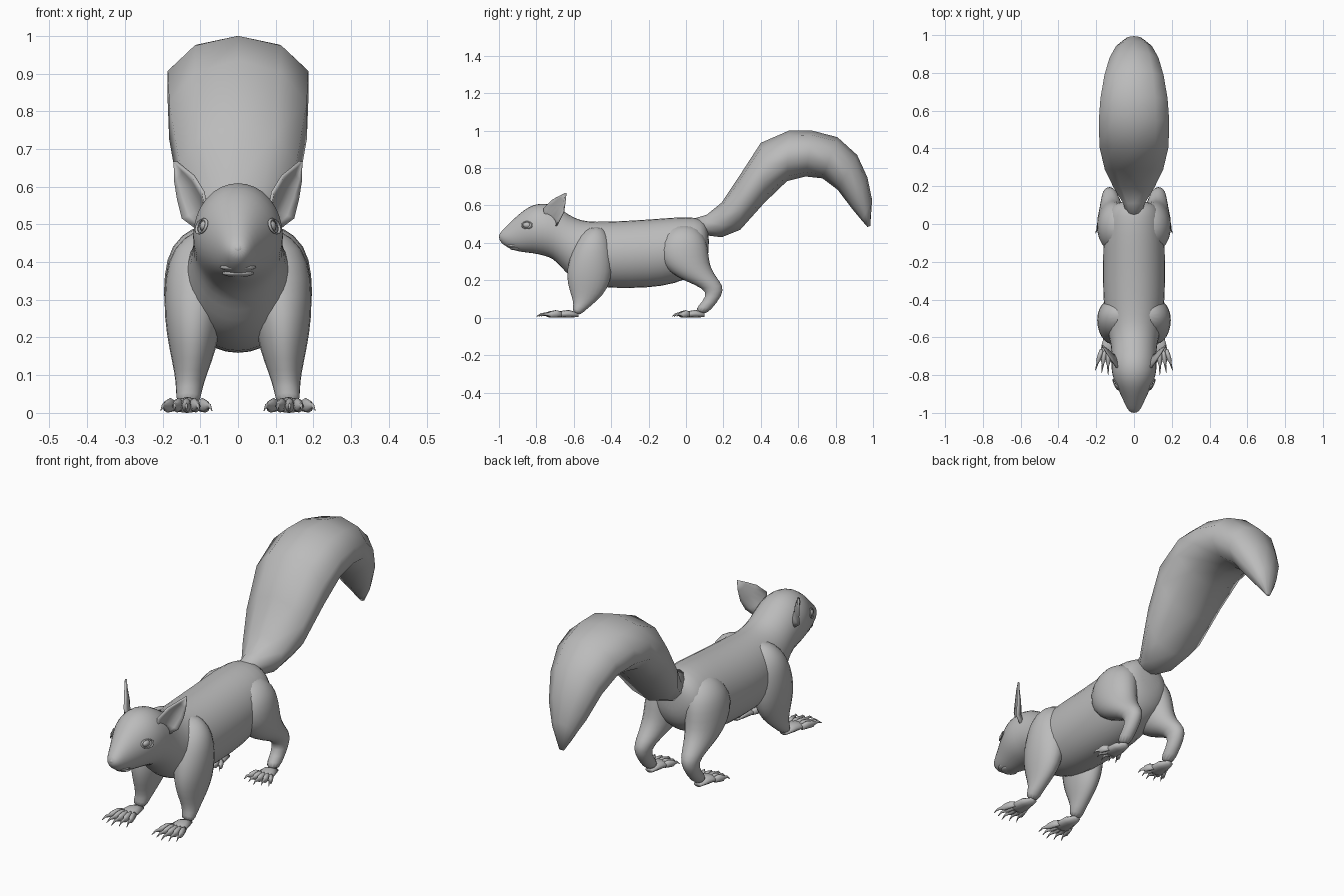
import bpy, bmesh, math
from mathutils import Vector

old = bpy.data.objects.get("Cube")
if old:
    bpy.data.objects.remove(old)

fur = bpy.data.materials.new("grey_fur")
fur.use_nodes = True
GREY = (0.5, 0.5, 0.5, 1.0)
fur.diffuse_color = GREY
fur.node_tree.nodes["Principled BSDF"].inputs["Base Color"].default_value = GREY


def finish(name, bm, levels=0):
    """Turn a bmesh into a smooth, coloured object."""
    bmesh.ops.recalc_face_normals(bm, faces=bm.faces)
    for face in bm.faces:
        face.smooth = True
    mesh = bpy.data.meshes.new(name)
    bm.to_mesh(mesh)
    bm.free()
    mesh.materials.append(fur)
    obj = bpy.data.objects.new(name, mesh)
    bpy.context.scene.collection.objects.link(obj)
    if levels:
        mod = obj.modifiers.new("Smooth", 'SUBSURF')
        mod.levels = mod.render_levels = levels
    return obj


def add_loft(bm, rings, sides, side=1, swell=1.0):
    """Skin ovals, each given by two opposite points (y, z), centre x and half width."""
    loops = []
    for ya, za, yb, zb, x, w in rings:
        loop = []
        for k in range(sides):
            a = 2 * math.pi * k / sides
            c, s = math.cos(a) * swell, math.sin(a) * swell
            loop.append(bm.verts.new((side * (x + w * s),
                                      (ya + yb) / 2 + (ya - yb) / 2 * c,
                                      (za + zb) / 2 + (za - zb) / 2 * c)))
        loops.append(loop)
    for a, b in zip(loops, loops[1:]):
        for k in range(sides):
            n = (k + 1) % sides
            bm.faces.new((a[k], a[n], b[n], b[k]))
    bm.faces.new(loops[0])
    bm.faces.new(loops[-1])


def loft(name, rings, sides, side=1, levels=0, swell=1.0):
    bm = bmesh.new()
    add_loft(bm, rings, sides, side, swell)
    return finish(name, bm, levels)


def ball(name, centre, radii):
    bm = bmesh.new()
    bmesh.ops.create_uvsphere(bm, u_segments=16, v_segments=10, radius=1)
    for v in bm.verts:
        v.co = Vector(centre) + Vector(r * c for r, c in zip(radii, v.co))
    return finish(name, bm)


def centred(profile):
    return [(ya, za, yb, zb, 0, w) for ya, za, yb, zb, w in profile]


# Head, neck and trunk in one skin, from nose to rump
trunk = [
    (-1, .445, -1, .42, .015), (-.98, .47, -.985, .395, .035),
    (-.94, .51, -.93, .36, .056), (-.89, .557, -.87, .35, .082),
    (-.84, .595, -.82, .345, .107), (-.78, .615, -.76, .333, .122),
    (-.7, .605, -.71, .315, .118), (-.63, .55, -.67, .275, .12),
    (-.56, .517, -.62, .215, .135), (-.48, .513, -.52, .17, .152),
    (-.38, .515, -.4, .157, .165), (-.2, .525, -.2, .158, .165),
    (-.05, .538, -.06, .18, .162), (.05, .538, .06, .23, .148),
    (.1, .52, .11, .29, .115), (.12, .47, .125, .37, .05),
]
loft("head_and_body", centred(trunk), 16, levels=1, swell=1.02)

# Bushy tail, arching up and over
tail = [
    (.04, .53, .05, .47, .04), (.11, .55, .11, .44, .06),
    (.19, .615, .19, .43, .112), (.29, .765, .29, .47, .163),
    (.4, .935, .42, .615, .192), (.55, 1, .54, .73, .196),
    (.675, 1, .64, .755, .187), (.81, .965, .73, .745, .166),
    (.915, .87, .81, .685, .137), (.97, .75, .89, .58, .1),
    (.995, .63, .94, .52, .056), (.985, .49, .97, .485, .012),
]
loft("tail", centred(tail), 10)

front_leg = [
    (-.51, .49, -.45, .49, .07, .04), (-.575, .44, -.41, .44, .09, .085),
    (-.61, .36, -.395, .36, .11, .087), (-.64, .26, -.39, .24, .118, .079),
    (-.635, .18, -.42, .15, .12, .062), (-.61, .11, -.47, .095, .125, .043),
    (-.6, .07, -.525, .05, .13, .034), (-.61, .035, -.575, .005, .133, .032),
]
hind_leg = [
    (-.06, .5, .04, .5, .07, .045), (-.13, .445, .1, .445, .09, .092),
    (-.16, .36, .12, .37, .107, .091), (-.13, .28, .125, .29, .113, .085),
    (-.05, .215, .147, .24, .12, .068), (.05, .175, .18, .195, .125, .051),
    (.115, .14, .207, .15, .13, .038), (.09, .085, .168, .08, .132, .032),
    (.04, .04, .1, .006, .133, .033),
]


def foot(name, side, heel, root, tip):
    """Flat paw with five fanned toes ending in claws."""
    bm = bmesh.new()
    mid = (heel + root) / 2
    add_loft(bm, [(heel, .025, heel, .004, .133, .02), (mid, .042, mid, 0, .134, .036),
                  (root, .034, root, 0, .136, .046), (root - .02, .022, root - .02, .004, .136, .035)],
             10, side)
    for i in range(-2, 3):
        end = tip + .012 * abs(i)
        rings = []
        for t, top, bottom, w in ((0, .032, .004, .011), (.25, .04, .002, .013), (.5, .034, .001, .012),
                                  (.62, .028, .008, .006), (.82, .025, .013, .004), (1, .008, .005, .001)):
            y = root + .015 + (end - root - .015) * t
            rings.append((y, top, y, bottom, .137 + i * (.017 + .017 * t), w))
        add_loft(bm, rings, 8, side)
    return finish(name, bm)


def ear(name, side):
    """Pointed, cupped leaf between an inner and an outer edge."""
    inner = [(.08, -.755, .515), (.092, -.762, .585), (.118, -.72, .628), (.145, -.68, .65), (.165, -.645, .667)]
    outer = [(.115, -.695, .49), (.148, -.68, .515), (.16, -.655, .565), (.168, -.648, .615), (.169, -.642, .667)]
    cup = Vector((-.025, .02, -.01))
    bm = bmesh.new()
    rows = []
    for r, (a, b) in enumerate(zip(inner, outer)):
        row = []
        for k in range(7):
            t = k / 6
            p = Vector(a).lerp(Vector(b), t) + cup * math.sin(math.pi * t) * (1 - r / 4)
            row.append(bm.verts.new((side * p.x, p.y, p.z)))
        rows.append(row)
    for a, b in zip(rows, rows[1:]):
        for k in range(6):
            bm.faces.new((a[k], a[k + 1], b[k + 1], b[k]))
    obj = finish(name, bm)
    thick = obj.modifiers.new("Thickness", 'SOLIDIFY')
    thick.thickness = .008
    thick.offset = 0


def eyelid(name, side):
    """Thin almond rim wrapped round the eye."""
    bm = bmesh.new()
    grid = []
    for i in range(20):
        a = 2 * math.pi * i / 20
        loop = []
        for j in range(6):
            b = 2 * math.pi * j / 6
            r = 1 + .14 * math.cos(b)
            y, z = .027 * r * math.cos(a), .019 * r * math.sin(a)
            x = .097 + .45 * y - .3 * z + .004 * math.sin(b)
            loop.append(bm.verts.new((side * x, -.85 + y, .495 + z)))
        grid.append(loop)
    for i in range(20):
        a, b = grid[i], grid[(i + 1) % 20]
        for j in range(6):
            n = (j + 1) % 6
            bm.faces.new((a[j], a[n], b[n], b[j]))
    finish(name, bm)


# Paired parts
for label, side in (("left", 1), ("right", -1)):
    loft(label + "_front_leg", front_leg, 12, side, 1, 1.03)
    loft(label + "_hind_leg", hind_leg, 12, side, 1, 1.03)
    foot(label + "_front_foot", side, -.575, -.68, -.8)
    foot(label + "_hind_foot", side, .1, .005, -.075)
    ear(label + "_ear", side)
    ball(label + "_eye", (side * .086, -.848, .495), (.016, .024, .016))
    eyelid(label + "_eyelid", side)

# Muzzle details
ball("nose", (0, -.982, .435), (.018, .018, .017))
ball("upper_lip", (0, -.92, .386), (.048, .042, .012))
ball("lower_lip", (0, -.905, .37), (.042, .038, .01))
